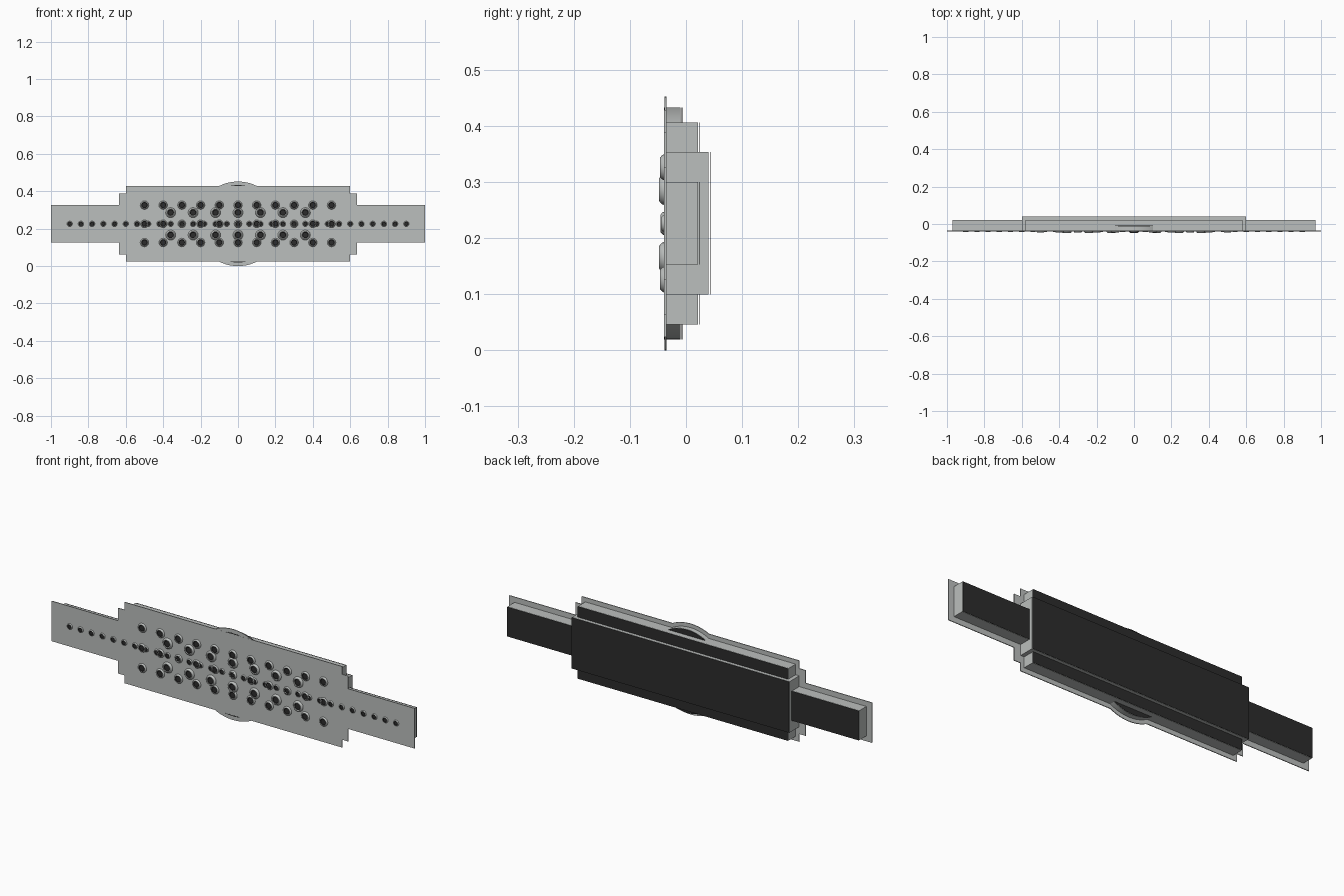
import bpy, bmesh, math

if "Cube" in bpy.data.objects:
    bpy.data.objects.remove(bpy.data.objects["Cube"])

CZ = 0.226          # height of the centre line
FRONT, REAR = -0.039, -0.035


def material(name, v):
    m = bpy.data.materials.new(name)
    m.diffuse_color = (v[0], v[1], v[2], 1)
    m.use_nodes = True
    m.node_tree.nodes["Principled BSDF"].inputs["Base Color"].default_value = m.diffuse_color
    return m


GREY = material("light grey", (0.50, 0.52, 0.51))
DARK = material("near black", (0.025, 0.025, 0.025))


def finish(name, bm, mats, smooth=False):
    bmesh.ops.recalc_face_normals(bm, faces=bm.faces[:])
    me = bpy.data.meshes.new(name)
    bm.to_mesh(me)
    bm.free()
    ob = bpy.data.objects.new(name, me)
    bpy.context.collection.objects.link(ob)
    for m in mats:
        me.materials.append(m)
    if smooth:
        bpy.ops.object.select_all(action='DESELECT')
        ob.select_set(True)
        bpy.context.view_layer.objects.active = ob
        bpy.ops.object.shade_smooth_by_angle(angle=math.radians(40))
    return ob


def slab(name, outline, y0, y1, mat, smooth=False):
    """Extrude an (x, height from centre line) outline from y0 to y1."""
    bm = bmesh.new()
    f = bm.faces.new([bm.verts.new((x, y0, CZ + z)) for x, z in outline])
    ext = bmesh.ops.extrude_face_region(bm, geom=[f])
    for v in ext["geom"]:
        if isinstance(v, bmesh.types.BMVert):
            v.co.y = y1
    return finish(name, bm, [mat], smooth)


def rect(x0, x1, h):
    return [(x0, -h), (x1, -h), (x1, h), (x0, h)]


def circle(r, n=64):
    return [(r * math.cos(2 * math.pi * i / n), r * math.sin(2 * math.pi * i / n)) for i in range(n)]


# Stepped face plate with a round plate behind it
quarter = [(1, 0.1), (0.635, 0.1), (0.635, 0.163), (0.6, 0.163), (0.6, 0.202)]
right = [(x, -z) for x, z in reversed(quarter)] + quarter
slab("face_plate", right + [(-x, -z) for x, z in right], FRONT, REAR, GREY)
slab("round_plate", circle(0.226), FRONT + 0.0005, REAR, GREY, True)

# Dark slits where the drum peeks out above and below the face plate
a = math.acos(0.2025 / 0.207)
arc = [(0.207 * math.sin(a * t / 6), 0.207 * math.cos(a * t / 6)) for t in range(-6, 7)]
for name, s in (("top_slit", 1), ("bottom_slit", -1)):
    slab(name, [(x, s * z) for x, z in arc], FRONT, FRONT + 0.0005, DARK)


# Housings behind the plate, each with a dark cover standing just clear of it
def housing(name, outline, back, smooth=False):
    slab(name, outline, REAR, back, GREY, smooth)
    slab(name + "_cover", outline, back + 0.002, back + 0.0035, DARK, smooth)


housing("drum", circle(0.207), -0.010, True)
housing("middle_housing", rect(-0.58, 0.58, 0.18), 0.021)
housing("back_housing", rect(-0.6, 0.6, 0.127), 0.0405)
housing("left_wing_housing", rect(-0.97, -0.6, 0.0735), 0.021)
housing("right_wing_housing", rect(0.6, 0.97, 0.0735), 0.021)


# Raised round studs with dark centres
def studs(name, points, r, hole, height, n=16):
    bm = bmesh.new()
    profile = [(r, 0), (r * 0.95, 0.45 * height), (r * 0.82, 0.85 * height),
               ((r * 0.82 + hole) / 2, height), (hole, 0.9 * height), (hole * 0.85, 0.55 * height)]
    for px, pz in points:
        rings = [[bm.verts.new((px + q * x, FRONT - d, CZ + pz + q * z)) for x, z in circle(1, n)]
                 for q, d in profile]
        for k in range(len(rings) - 1):
            for i in range(n):
                j = (i + 1) % n
                f = bm.faces.new((rings[k][i], rings[k][j], rings[k + 1][j], rings[k + 1][i]))
                f.material_index = int(k >= len(rings) - 2)
        bm.faces.new(rings[-1]).material_index = 1
    finish(name, bm, [GREY, DARK], True)


tens = [-0.5 + 0.1 * i for i in range(11)]
studs("outer_studs", [(x, z) for z in (-0.1, 0.1) for x in tens], 0.023, 0.016, 0.007)
studs("inner_studs", [(-0.36 + 0.12 * i, z) for z in (-0.06, 0.06) for i in range(7)], 0.027, 0.017, 0.009)
studs("centre_studs", [(x, 0) for x in tens], 0.021, 0.015, 0.006)
studs("small_studs", [(-0.9 + 0.06 * i, 0) for i in range(31)], 0.015, 0.011, 0.005, 12)
